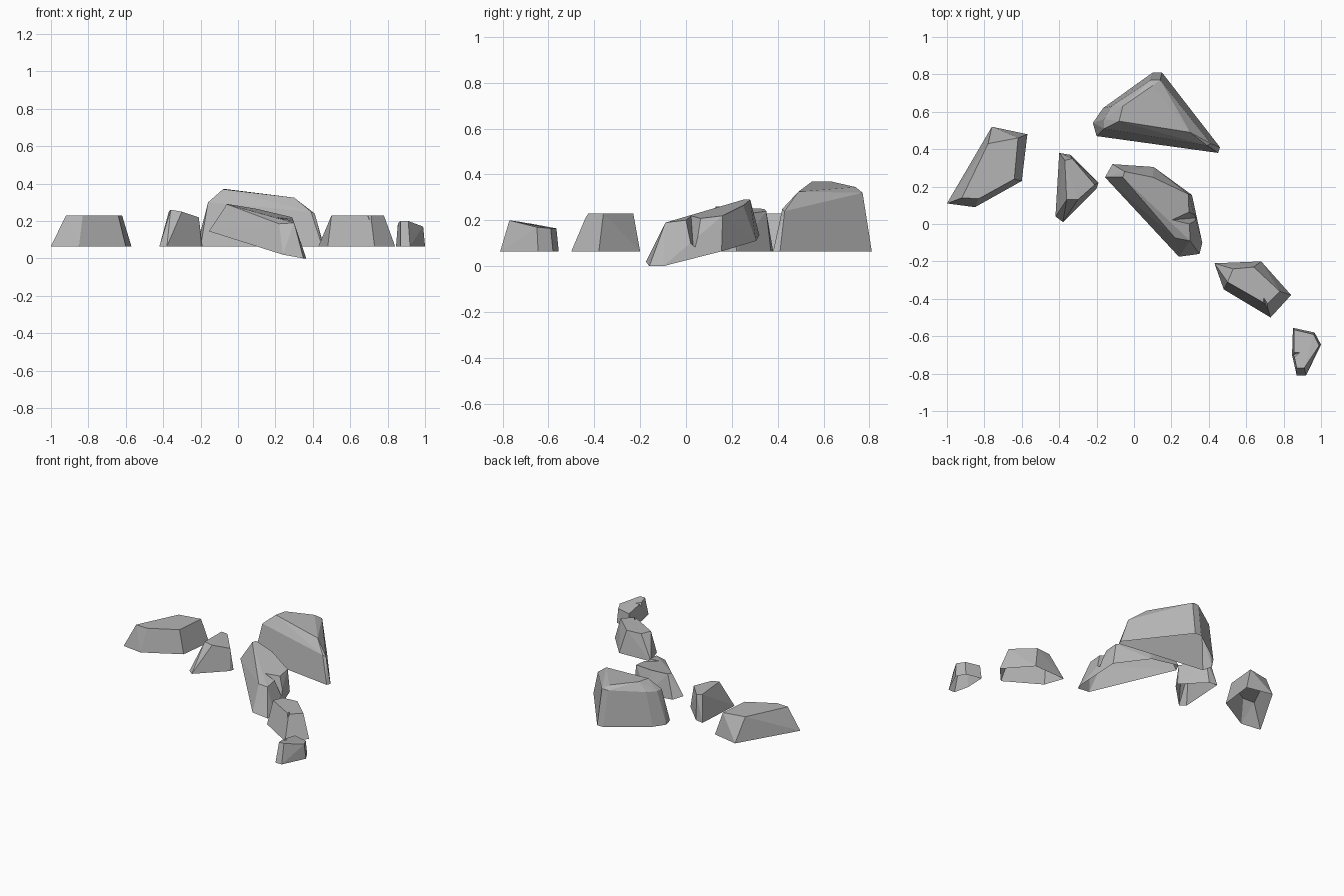
import bpy, bmesh, math
from mathutils import Vector

default_cube = bpy.data.objects.get("Cube")
if default_cube:
    bpy.data.objects.remove(default_cube, do_unlink=True)

GROUND = 0.065

# One plain stone colour
stone = bpy.data.materials.new("stone_grey")
stone.use_nodes = True
stone_colour = (0.46, 0.46, 0.46, 1)
stone.diffuse_color = stone_colour
stone.node_tree.nodes["Principled BSDF"].inputs["Base Color"].default_value = stone_colour


def hull_object(name, points):
    """Closed faceted solid wrapped round a few corner points."""
    bm = bmesh.new()
    for point in points:
        bm.verts.new(point)
    result = bmesh.ops.convex_hull(bm, input=bm.verts[:])
    loose = [v for v in bm.verts if not v.link_faces]
    bmesh.ops.delete(bm, geom=loose, context='VERTS')
    bmesh.ops.recalc_face_normals(bm, faces=bm.faces[:])
    mesh = bpy.data.meshes.new(name)
    bm.to_mesh(mesh)
    bm.free()
    obj = bpy.data.objects.new(name, mesh)
    bpy.context.collection.objects.link(obj)
    return obj


def chip_corner(rock, tip, heading, width, low):
    """Cut a V-shaped chip that opens towards the heading angle."""
    angle = math.radians(heading)
    out = Vector((math.cos(angle), math.sin(angle), 0))
    side = Vector((-out.y, out.x, 0)) * width
    start = Vector(tip)
    far = start + out * 0.15
    foot = far.copy()
    foot.z = low
    cutter = hull_object("chip_cutter", [start, far + side, far - side, foot])
    cutter.hide_render = True
    modifier = rock.modifiers.new("chip", 'BOOLEAN')
    modifier.operation = 'DIFFERENCE'
    modifier.solver = 'EXACT'
    modifier.object = cutter
    bpy.context.view_layer.update()
    graph = bpy.context.evaluated_depsgraph_get()
    chipped = bpy.data.meshes.new_from_object(rock.evaluated_get(graph))
    rock.modifiers.clear()
    rock.data = chipped
    bpy.data.objects.remove(cutter, do_unlink=True)


def make_rock(name, rim, crown, chip=None):
    """Rim points rest on the ground unless they carry their own height."""
    feet = [p if len(p) == 3 else (*p, GROUND) for p in rim]
    rock = hull_object(name, feet + crown)
    if chip:
        chip_corner(rock, *chip)
    # Open the underside and merge coplanar facets
    bm = bmesh.new()
    bm.from_mesh(rock.data)
    bm.normal_update()
    under = [f for f in bm.faces if f.normal.z < -0.4]
    bmesh.ops.delete(bm, geom=under, context='FACES')
    bmesh.ops.dissolve_limit(bm, angle_limit=math.radians(4),
                             verts=bm.verts[:], edges=bm.edges[:])
    bm.to_mesh(rock.data)
    bm.free()
    rock.data.materials.clear()
    rock.data.materials.append(stone)
    for face in rock.data.polygons:
        face.use_smooth = False
        face.material_index = 0


def level(height, *corners):
    """Corner points sharing one height."""
    return [(x, y, height) for x, y in corners]


# Flat-topped rock on the far right side
make_rock("outer_rock",
          [(-1, .11), (-.85, .09), (-.6, .23), (-.57, .48), (-.76, .52)],
          level(.23, (-.92, .14), (-.83, .135), (-.64, .24), (-.62, .46), (-.78, .43)))

# Narrow chipped rock
make_rock("narrow_rock",
          [(-.4, .38), (-.34, .37), (-.19, .22), (-.2, .19), (-.38, .01), (-.42, .04)],
          [(-.36, .13, .26), (-.3, .13, .25), (-.21, .21, .22),
           (-.33, .35, .24), (-.37, .34, .25)],
          chip=((-.32, .25, .27), 50, .05, .17))

# Largest rock at the back, with a sloping shoulder all round
make_rock("back_boulder",
          [(-.2, .47), (-.22, .54), (-.165, .62), (.1, .81), (.15, .81), (.46, .41), (.45, .38)],
          [(-.16, .51, .3), (-.16, .56, .3), (-.12, .63, .31), (.09, .77, .32),
           (.14, .77, .32), (.41, .43, .24), (.39, .42, .25),
           (-.08, .55, .37), (-.06, .63, .37), (.1, .74, .345), (.3, .49, .325)])

# Long tilted slab in the middle
make_rock("tilted_slab",
          [(-.155, .25, .145), (-.115, .32, .135), (.105, .305, .11), (.31, .155, .065),
           (.365, -.1, 0), (.35, -.16, 0), (.24, -.175, .02)],
          [(-.06, .25, .29), (-.05, .28, .29), (.1, .25, .265), (.29, .16, .22),
           (.29, .07, .205), (.3, -.09, .19), (.22, -.075, .185)],
          chip=((.18, .02, .25), 5, .06, .06))

# Medium rock on the left
make_rock("middle_rock",
          [(.43, -.21), (.48, -.35), (.73, -.5), (.84, -.38), (.68, -.2)],
          level(.23, (.5, -.31), (.53, -.24), (.64, -.23), (.78, -.36), (.71, -.43)),
          chip=((.69, -.38, .24), -75, .05, .14))

# Smallest rock at the end of the row
make_rock("small_rock",
          [(.85, -.555), (.965, -.58), (1, -.645), (.92, -.81), (.87, -.81), (.845, -.7)],
          [(.87, -.77, .2), (.91, -.77, .2), (.99, -.65, .17),
           (.96, -.59, .165), (.855, -.565, .165), (.855, -.7, .19)],
          chip=((.905, -.68, .2), 200, .05, .1))
